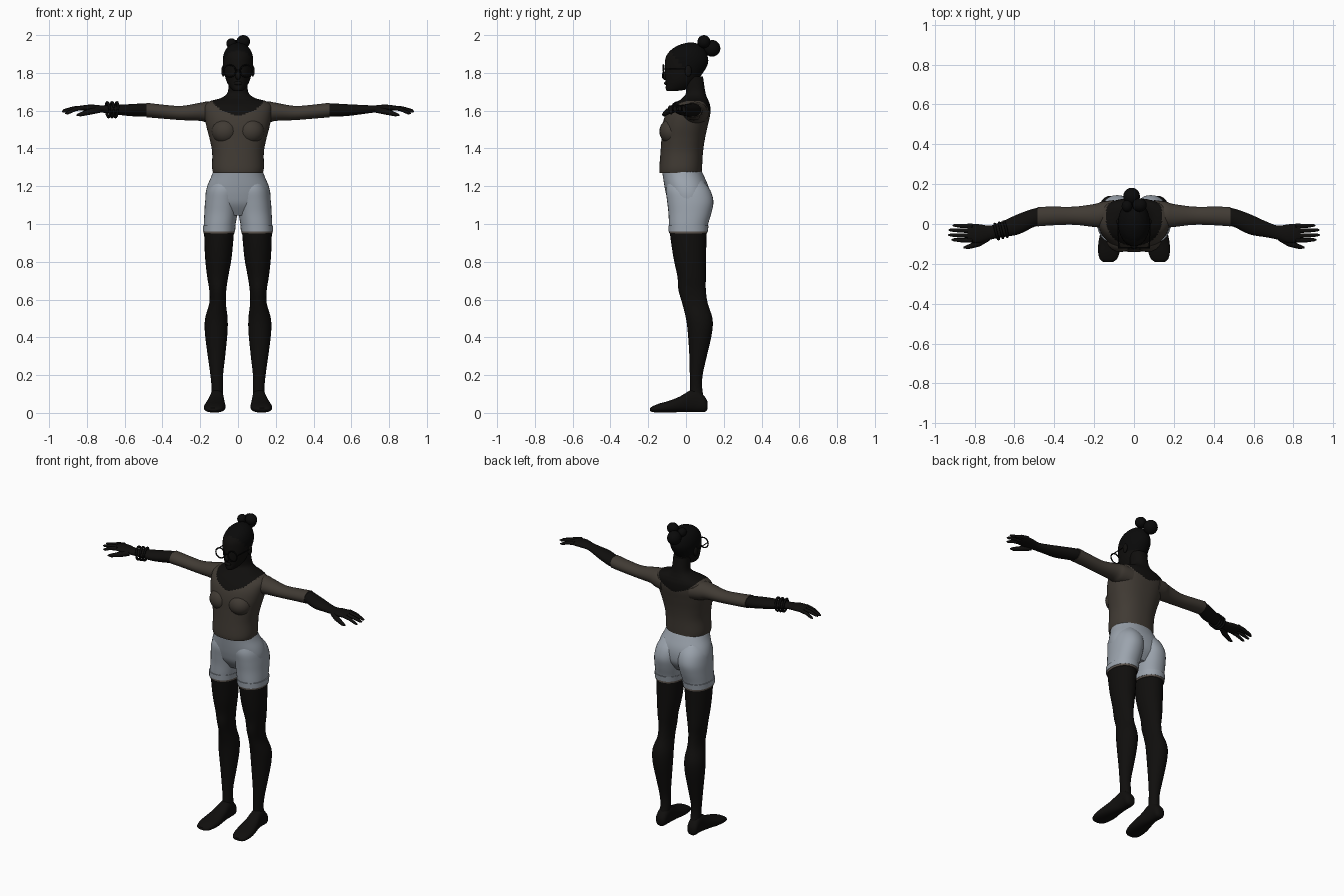
import bpy, bmesh, math
from mathutils import Vector

old = bpy.data.objects.get("Cube")
if old:
    bpy.data.objects.remove(old, do_unlink=True)


def material(name, rgb, rough=0.8):
    m = bpy.data.materials.new(name)
    m.use_nodes = True
    m.diffuse_color = (*rgb, 1)
    bsdf = m.node_tree.nodes["Principled BSDF"]
    bsdf.inputs["Base Color"].default_value = (*rgb, 1)
    bsdf.inputs["Roughness"].default_value = rough
    return m


SKIN = material("dark skin", (0.005, 0.0045, 0.004))
HAIR = material("black hair", (0.003, 0.003, 0.003))
SHIRT = material("brown grey shirt", (0.052, 0.043, 0.034))
SHORTS = material("pale blue grey denim", (0.33, 0.37, 0.42))
TRIM = material("frayed hem", (0.12, 0.1, 0.085))


def finish(name, bm, mats, rule=None, angle=50):
    bmesh.ops.recalc_face_normals(bm, faces=bm.faces[:])
    if rule:
        for f in bm.faces:
            f.material_index = rule(f.calc_center_median())
    me = bpy.data.meshes.new(name)
    bm.to_mesh(me)
    bm.free()
    for m in mats:
        me.materials.append(m)
    ob = bpy.data.objects.new(name, me)
    bpy.context.collection.objects.link(ob)
    bpy.ops.object.select_all(action="DESELECT")
    ob.select_set(True)
    bpy.context.view_layer.objects.active = ob
    bpy.ops.object.shade_smooth_by_angle(angle=math.radians(angle))
    return ob


def smooth_rows(rows, steps):
    """Catmull-Rom interpolation between key cross-sections."""
    out = []
    for i in range(len(rows) - 1):
        quad = (rows[max(i - 1, 0)], rows[i], rows[i + 1], rows[min(i + 2, len(rows) - 1)])
        for k in range(steps):
            t = k / steps
            out.append([b + t * ((c - a) + t * ((2 * a - 5 * b + 4 * c - d)
                        + t * (3 * b - a - 3 * c + d))) / 2 for a, b, c, d in zip(*quad)])
    return out + [list(rows[-1])]


def loft(name, axis, rows, mats, side=1, n=24, steps=4, power=2.0, rule=None):
    """Rows hold a position on the axis, then low/high extents on the other two axes."""
    bm = bmesh.new()
    order = {"z": (1, 2, 0), "x": (0, 1, 2), "y": (1, 0, 2)}[axis]
    rings = []
    for t, a0, a1, b0, b1 in smooth_rows(rows, steps):
        ring = []
        for k in range(n):
            w = 2 * math.pi * k / n
            c, s = math.cos(w), math.sin(w)
            u = math.copysign(abs(c) ** (2 / power), c)
            v = math.copysign(abs(s) ** (2 / power), s)
            p = (t, (a0 + a1) / 2 + u * (a1 - a0) / 2, (b0 + b1) / 2 + v * (b1 - b0) / 2)
            x, y, z = (p[i] for i in order)
            ring.append(bm.verts.new((x * side, y, z)))
        rings.append(ring)
    for r, q in zip(rings, rings[1:]):
        for k in range(n):
            bm.faces.new((r[k], r[(k + 1) % n], q[(k + 1) % n], q[k]))
    bm.faces.new(rings[0])
    bm.faces.new(rings[-1])
    return finish(name, bm, mats, rule)


def ball(name, center, size, mat):
    bm = bmesh.new()
    bmesh.ops.create_uvsphere(bm, u_segments=20, v_segments=12, radius=1)
    for v in bm.verts:
        v.co = Vector(center) + Vector([a * b for a, b in zip(v.co, size)])
    return finish(name, bm, [mat])


def tube(name, points, radii, mat, n=10, closed=False):
    """Round tube through points, with a radius at each point."""
    bm = bmesh.new()
    pts = [Vector(p) for p in points]
    count, rings = len(pts), []
    for i, p in enumerate(pts):
        ahead = pts[(i + 1) % count] if closed else pts[min(i + 1, count - 1)]
        behind = pts[i - 1] if closed else pts[max(i - 1, 0)]
        q = (ahead - behind).to_track_quat("Z", "Y")
        rings.append([bm.verts.new(p + q @ Vector((math.cos(w), math.sin(w), 0)) * radii[i])
                      for w in (2 * math.pi * k / n for k in range(n))])
    pairs = list(zip(rings, rings[1:]))
    if closed:
        pairs.append((rings[-1], rings[0]))
    else:
        bm.faces.new(rings[0])
        bm.faces.new(rings[-1])
    for r, q in pairs:
        for k in range(n):
            bm.faces.new((r[k], r[(k + 1) % n], q[(k + 1) % n], q[k]))
    return finish(name, bm, [mat])


def hoop(name, center, radius, thick, normal, mat):
    c = Vector(center)
    q = Vector(normal).to_track_quat("Z", "Y")
    pts = [c + q @ Vector((math.cos(w), math.sin(w), 0)) * radius
           for w in (math.pi * k / 12 for k in range(24))]
    return tube(name, pts, [thick] * 24, mat, 8, True)


def wide(rows):
    """Symmetric rows: height, half width, front, back."""
    return [(z, -w, w, f, b) for z, w, f, b in rows]


# Torso with scooped neckline running up into the neck
def neckline(c):
    return 1 if c.z > 1.575 + 0.075 * (c.x / 0.14) ** 2 else 0


loft("torso", "z", wide([
    (1.27, .132, -.14, .083), (1.3, .137, -.141, .085), (1.38, .137, -.135, .09),
    (1.45, .15, -.13, .1), (1.52, .168, -.125, .115), (1.58, .178, -.108, .128),
    (1.625, .178, -.075, .128), (1.65, .148, -.042, .12), (1.668, .088, -.018, .112),
    (1.7, .054, 0, .102), (1.78, .05, -.02, .09)]),
    [SHIRT, SKIN], n=72, steps=8, power=2.3, rule=neckline)

# Head, face and hair
loft("head", "z", wide([
    (1.703, .018, -.1, -.06), (1.715, .036, -.107, .01), (1.75, .058, -.107, .05),
    (1.8, .073, -.112, .09), (1.85, .08, -.112, .116), (1.89, .078, -.104, .114),
    (1.925, .064, -.075, .098), (1.95, .038, -.03, .072), (1.96, .01, .01, .04)]),
    [SKIN, HAIR], n=32, steps=5, rule=lambda c: int(c.z > 1.79 and c.y > (1.9 - c.z) * .8 - .07))
ball("nose", (0, -.112, 1.785), (.014, .016, .022), SKIN)
ball("lips", (0, -.106, 1.745), (.022, .01, .01), SKIN)
ball("upper_bun", (.028, .095, 1.966), (.036, .034, .034), HAIR)
ball("lower_bun", (-.012, .138, 1.93), (.042, .044, .044), HAIR)
ball("side_bun", (-.035, .09, 1.955), (.027, .03, .028), HAIR)

# Round glasses
tube("glasses_bridge", [(-.012, -.123, 1.815), (.012, -.123, 1.815)], [.003] * 2, HAIR)

for side, label in ((1, "left"), (-1, "right")):
    ball(label + "_ear", (.078 * side, .012, 1.81), (.01, .018, .03), SKIN)
    hoop(label + "_lens_rim", (.044 * side, -.12, 1.81), .032, .004, (0, 1, 0), HAIR)
    tube(label + "_glasses_temple", [(.076 * side, -.12, 1.82), (.082 * side, .02, 1.82)],
         [.003] * 2, HAIR)
    ball(label + "_chest", (.068 * side, -.075, 1.49), (.072, .066, .068), SHIRT)

    # Arm with sleeve ending below the elbow
    loft(label + "_sleeve", "x", [
        (.1, .01, .12, 1.53, 1.64), (.16, -.015, .112, 1.535, 1.648),
        (.2, -.015, .1, 1.546, 1.642), (.3, -.004, .087, 1.55, 1.625),
        (.4, -.006, .087, 1.558, 1.632), (.485, -.012, .086, 1.565, 1.642)], [SHIRT], side)
    loft(label + "_forearm", "x", [
        (.46, -.008, .08, 1.57, 1.635), (.5, -.014, .078, 1.568, 1.638), (.58, -.052, .05, 1.572, 1.634),
        (.66, -.066, .014, 1.582, 1.63), (.72, -.078, -.008, 1.59, 1.628),
        (.77, -.094, -.002, 1.594, 1.632), (.81, -.095, .001, 1.598, 1.63),
        (.835, -.088, -.004, 1.603, 1.625)], [SKIN], side)

    # Fingers fan out from the palm
    for finger, y, reach, drop in (("index", -.082, .915, .025), ("middle", -.058, .932, .015),
                                   ("ring", -.033, .93, .01), ("little", -.01, .91, .02)):
        mid = (.81 + reach) / 2
        tube(label + "_" + finger + "_finger",
             [(x * side, y + k, z) for x, k, z in (
                 (.81, 0, 1.617), (mid, 0, 1.617 - drop * .4), (reach - .012, .003, 1.612 - drop),
                 (reach, .003, 1.61 - drop))], [.012, .0105, .008, .003], SKIN)
    tube(label + "_thumb", [(x * side, y, z) for x, y, z in (
        (.735, -.07, 1.605), (.78, -.098, 1.595), (.835, -.116, 1.58), (.855, -.118, 1.576))],
        [.017, .016, .011, .004], SKIN)

    # Leg
    loft(label + "_leg", "z", [
        (.05, .082, .142, .02, .1), (.13, .079, .14, .02, .086), (.2, .079, .146, .02, .088),
        (.3, .068, .16, .018, .11), (.42, .056, .175, .01, .137), (.5, .055, .174, 0, .14),
        (.58, .064, .152, -.02, .115), (.65, .062, .152, -.04, .105), (.72, .052, .163, -.045, .105),
        (.82, .034, .174, -.066, .106), (.95, .022, .179, -.085, .109),
        (1.02, .018, .176, -.085, .11)], [SKIN], side)

    # Foot runs from heel to toe
    loft(label + "_foot", "y", [
        (.114, .095, .13, .02, .06), (.1, .08, .146, .006, .085), (.06, .076, .148, .004, .125),
        (.02, .074, .152, .004, .118), (-.03, .07, .165, .004, .088),
        (-.09, .066, .178, .002, .064), (-.14, .072, .18, .002, .05),
        (-.175, .085, .172, .004, .036), (-.19, .105, .155, .01, .026)], [SKIN], side, power=2.4)

    # Leg of the shorts with turned cuff and frayed edge
    loft(label + "_shorts_leg", "z", [
        (.965, .02, .181, -.087, .11), (1.0, .013, .181, -.09, .117),
        (1.06, .002, .178, -.093, .135), (1.12, -.006, .174, -.1, .145),
        (1.18, -.01, .163, -.106, .128), (1.23, .01, .135, -.095, .09)],
        [SHORTS], side, n=32, power=2.2)
    loft(label + "_shorts_cuff", "z", [
        (.96, .016, .186, -.092, .115), (.993, .012, .186, -.094, .12)],
        [SHORTS], side, n=32, steps=1, power=2.2)
    loft(label + "_shorts_hem", "z", [
        (.949, .019, .182, -.088, .112), (.962, .018, .184, -.09, .113)],
        [TRIM], side, n=32, steps=1, power=2.2)

# Seat and waist of the shorts
loft("shorts_hips", "z", wide([
    (1.045, .1, -.05, .08), (1.1, .162, -.088, .118), (1.15, .172, -.104, .125),
    (1.2, .163, -.114, .118), (1.25, .142, -.122, .097), (1.285, .13, -.127, .08)]),
    [SHORTS], n=40, power=2.2)

# Stacked bracelets on one wrist
for k in range(3):
    hoop("bracelet_%d" % (k + 1), (-.645 - .022 * k, -.026 - .006 * k, 1.605), .039, .007,
         (1, .25, .1 * (k - 1)), HAIR)
